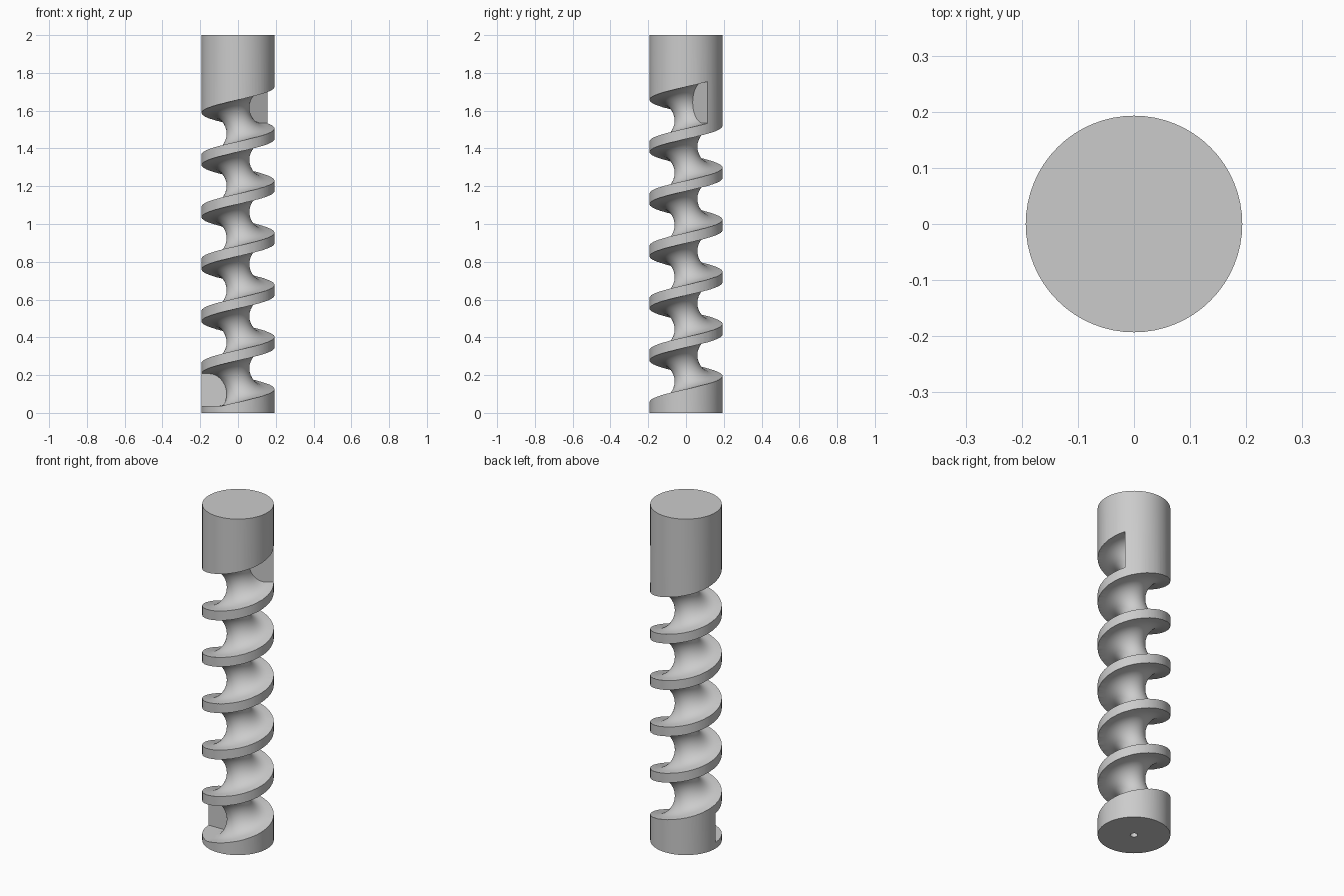
import bpy, bmesh, math

if "Cube" in bpy.data.objects:
    bpy.data.objects.remove(bpy.data.objects["Cube"], do_unlink=True)

RADIUS, CORE = 0.193, 0.06
PITCH, START, TURNS = 0.276, math.pi, 5.6
FLOOR, CEILING = -0.012, 0.208      # groove edges where it begins
MIN_FLOOR = 0.037                   # the groove never cuts below this

grey = bpy.data.materials.new("plain_grey")
grey.use_nodes = True
grey.diffuse_color = (0.6, 0.6, 0.6, 1)
grey.node_tree.nodes["Principled BSDF"].inputs["Base Color"].default_value = (0.6, 0.6, 0.6, 1)


def make_object(name, bm):
    mesh = bpy.data.meshes.new(name)
    bmesh.ops.recalc_face_normals(bm, faces=bm.faces)
    bm.to_mesh(mesh)
    bm.free()
    mesh.materials.append(grey)
    obj = bpy.data.objects.new(name, mesh)
    bpy.context.collection.objects.link(obj)
    return obj


def cylinder(name, radius, bottom, top, sides):
    bm = bmesh.new()
    bmesh.ops.create_cone(bm, cap_ends=True, segments=sides, radius1=radius,
                          radius2=radius, depth=top - bottom)
    bmesh.ops.translate(bm, verts=bm.verts, vec=(0, 0, (top + bottom) / 2))
    return make_object(name, bm)


def groove_section(rise):
    """U-shaped section as (radius, height): open outwards, round at the core."""
    middle, half = (FLOOR + CEILING) / 2, (CEILING - FLOOR) / 2
    depth, arc = 0.095, 14
    points = [(RADIUS + 0.05, middle - half)]
    for i in range(arc + 1):
        a = -math.pi / 2 + math.pi * i / arc
        points.append((CORE + depth * (1 - math.cos(a)), middle + half * math.sin(a)))
    points.append((RADIUS + 0.05, middle + half))
    return [(r, max(z + rise, MIN_FLOOR + 0.0002 * i)) for i, (r, z) in enumerate(points)]


# Helical groove cutter: the section swept around the axis
bm = bmesh.new()
steps = int(TURNS * 56)
rings = []
for s in range(steps + 1):
    turn = TURNS * s / steps
    a = START + turn * math.tau
    rings.append([bm.verts.new((r * math.cos(a), r * math.sin(a), z))
                  for r, z in groove_section(turn * PITCH)])
for low, high in zip(rings, rings[1:]):
    for i in range(len(low)):
        j = (i + 1) % len(low)
        bm.faces.new((low[i], low[j], high[j], high[i]))
bm.faces.new(rings[0])
bm.faces.new(rings[-1])
bmesh.ops.triangulate(bm, faces=bm.faces)
groove_cutter = make_object("groove_cutter", bm)

# Centre hole cutter in the underside
hole_cutter = cylinder("hole_cutter", 0.02, -0.05, 0.06, 24)

# Screw shaft: a plain cylinder with the groove and hole cut out
shaft = cylinder("screw_shaft", RADIUS, 0, 2, 64)
for cutter in (groove_cutter, hole_cutter):
    mod = shaft.modifiers.new(cutter.name, "BOOLEAN")
    mod.operation, mod.solver, mod.object = "DIFFERENCE", "EXACT", cutter
    cutter.hide_render = True
    cutter.hide_viewport = False

# Apply the cuts, then remove the cutters
bpy.ops.object.select_all(action="DESELECT")
shaft.select_set(True)
bpy.context.view_layer.objects.active = shaft
for mod in list(shaft.modifiers):
    bpy.ops.object.modifier_apply(modifier=mod.name)
for cutter in (groove_cutter, hole_cutter):
    bpy.data.objects.remove(cutter, do_unlink=True)
bpy.ops.object.shade_smooth_by_angle(angle=math.radians(35))
